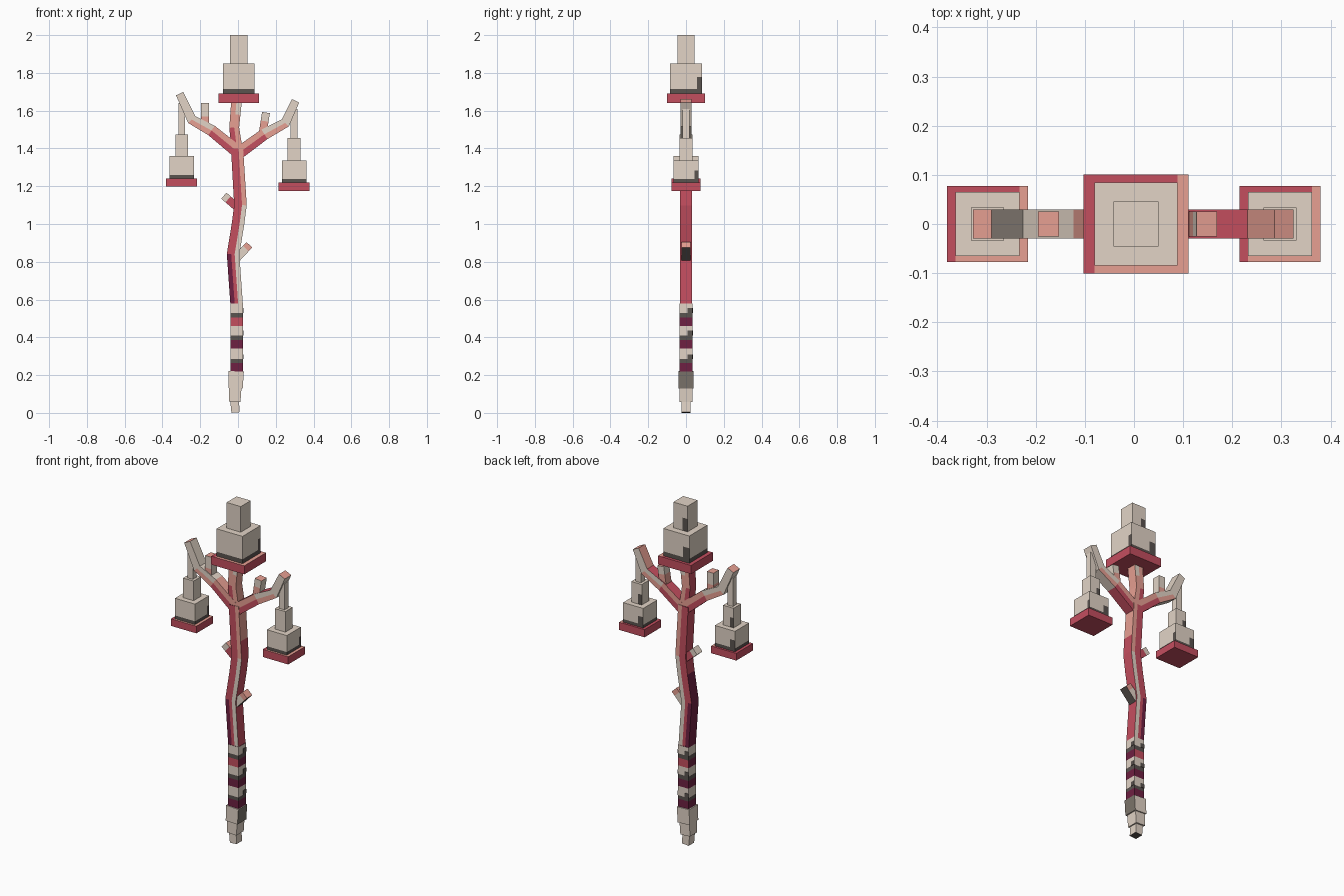
import bpy, bmesh
from mathutils import Vector

cube = bpy.data.objects.get("Cube")
if cube:
    bpy.data.objects.remove(cube, do_unlink=True)

# Palette
BEIGE, GREY, TAUPE, CRIMSON, SALMON, MAROON = range(6)
PALETTE = [("bone_beige", "E2D4C6"), ("charcoal_grey", "5A534F"), ("warm_taupe", "7C746B"),
           ("crimson_red", "C44E5F"), ("salmon_pink", "E8A093"), ("deep_maroon", "6E2042")]


def linear(hexcode):
    channels = [int(hexcode[i:i + 2], 16) / 255 for i in (0, 2, 4)]
    return tuple(((c + 0.055) / 1.055) ** 2.4 for c in channels) + (1.0,)


materials = []
for label, code in PALETTE:
    mat = bpy.data.materials.new(label)
    mat.use_nodes = True
    mat.diffuse_color = linear(code)
    mat.node_tree.nodes["Principled BSDF"].inputs["Base Color"].default_value = linear(code)
    materials.append(mat)


def finish(name, bm):
    bmesh.ops.recalc_face_normals(bm, faces=bm.faces)
    mesh = bpy.data.meshes.new(name)
    bm.to_mesh(mesh)
    bm.free()
    for mat in materials:
        mesh.materials.append(mat)
    obj = bpy.data.objects.new(name, mesh)
    bpy.context.collection.objects.link(obj)
    return obj


def beam(name, path, depth, rule, cols=(-1, 1)):
    """Mitred rectangular beam along (x, z, width) points; rule(segment, side, column) gives the colour."""
    bm = bmesh.new()
    pts = [Vector((x, 0, z)) for x, z, w in path]
    dirs = [(b - a).normalized() for a, b in zip(pts, pts[1:])]
    rings = []
    for i, p in enumerate(pts):
        before, after = dirs[max(i - 1, 0)], dirs[min(i, len(dirs) - 1)]
        t = (before + after).normalized()
        side = Vector((t.z, 0, -t.x)) * (path[i][2] / 2 / t.dot(after))
        rings.append([[bm.verts.new(p + side * u + Vector((0, y, 0))) for u in cols]
                      for y in (-depth / 2, depth / 2)])

    def face(verts, colour):
        bm.faces.new(verts).material_index = colour

    last = len(cols) - 1
    for s, (a, b) in enumerate(zip(rings, rings[1:])):
        for row, label in ((0, "front"), (1, "back")):
            for c in range(last):
                face((a[row][c], a[row][c + 1], b[row][c + 1], b[row][c]), rule(s, label, c))
        for c, label in ((0, "neg"), (last, "pos")):
            face((a[0][c], a[1][c], b[1][c], b[0][c]), rule(s, label, c))
    for ring, label in ((rings[0], "start"), (rings[-1], "end")):
        for c in range(last):
            face((ring[0][c], ring[0][c + 1], ring[1][c + 1], ring[1][c]), rule(0, label, c))
    return finish(name, bm)


def block(name, x, half, z0, z1, cuts=(), rule=None, half_y=None):
    """Upright block with plane cuts (axis, position), coloured by rule(centre, normal)."""
    bm = bmesh.new()
    bmesh.ops.create_cube(bm, size=2)
    for v in bm.verts:
        v.co = Vector((v.co.x * half, v.co.y * (half_y or half), z1 if v.co.z > 0 else z0))
    for axis, pos in cuts:
        no = Vector([float(axis == k) for k in range(3)])
        bmesh.ops.bisect_plane(bm, geom=bm.verts[:] + bm.edges[:] + bm.faces[:],
                               plane_co=no * pos, plane_no=no)
    bm.normal_update()
    for f in bm.faces:
        f.material_index = rule(f.calc_center_median(), f.normal) if rule else BEIGE
    obj = finish(name, bm)
    obj.location.x = x
    return obj


# Bell: red plate, sooty body, neck
def bell(name, x, levels, halves):
    z0, z1, z2, z3 = levels
    plate, body, neck = halves
    soot, patch_top = z1 + (z2 - z1) * 0.16, z1 + (z2 - z1) * 0.55

    def plate_rule(c, n):
        lit = c.x > body or (c.y < -body and c.x > -body)
        return SALMON if n.z > 0.5 and lit else CRIMSON

    def body_rule(c, n):
        if abs(n.z) > 0.5:
            return BEIGE
        corner = (n.x > 0.5 and c.y > body * 0.7) or (n.y > 0.5 and c.x < -body * 0.5)
        return GREY if c.z < soot or (corner and c.z < patch_top) else BEIGE

    def neck_rule(c, n):
        return GREY if n.y > 0.5 and c.x < -neck * 0.3 and c.z < (z2 + z3) / 2 else BEIGE

    block(name + "_plate", x, plate, z0, z1, [(0, body), (0, -body), (1, -body)], plate_rule, plate * 0.94)
    block(name + "_body", x, body, z1, z2,
          [(2, soot), (2, patch_top), (1, body * 0.7), (0, -body * 0.5)], body_rule)
    block(name + "_neck", x, neck, z2, z3, [(2, (z2 + z3) / 2), (0, -neck * 0.3)], neck_rule)


bell("top_bell", 0.004, (1.64, 1.69, 1.85, 2.0), (0.107, 0.084, 0.046))
small = (0.082, 0.065, 0.034)
bell("right_bell", -0.298, (1.198, 1.24, 1.36, 1.475), small)
bell("left_bell", 0.297, (1.175, 1.22, 1.335, 1.455), small)
block("right_string", -0.298, 0.018, 1.47, 1.64)
block("left_string", 0.297, 0.018, 1.45, 1.61)

# Stepped foot
beam("foot_tip", [(-0.013, 0.002, 0.044), (-0.018, 0.065, 0.046)], 0.05,
     lambda s, side, c: GREY if side == "start" else BEIGE)
beam("foot_middle", [(-0.018, 0.06, 0.062), (-0.014, 0.14, 0.066)], 0.068, lambda s, side, c: BEIGE)
beam("foot_collar", [(-0.013, 0.13, 0.076), (-0.009, 0.22, 0.08)], 0.082,
     lambda s, side, c: TAUPE if side == "pos" else BEIGE)

# Banded grip
levels = [0.21, 0.265, 0.285, 0.34, 0.385, 0.41, 0.46, 0.505, 0.53, 0.58]
bands = [MAROON, GREY, BEIGE, MAROON, GREY, BEIGE, CRIMSON, GREY, BEIGE]


def grip_rule(s, side, c):
    return MAROON if bands[s] == CRIMSON and side in ("neg", "pos") else bands[s]


beam("banded_grip", [(-0.007, z, 0.068) for z in levels], 0.07, grip_rule)

# Soot patches creeping up the pale bands
for number, z in enumerate((0.285, 0.41, 0.53)):
    for side, x, y, width, depth in (("left", 0.027, 0.022, 0.004, 0.026),
                                     ("back", -0.028, 0.035, 0.026, 0.004)):
        patch = beam(f"{side}_soot_patch_{number}", [(x, z, width), (x, z + 0.025, width)], depth,
                     lambda s, face_side, c: GREY)
        patch.location.y = y


# Crooked trunk with a pale strip along one edge
def trunk_rule(s, side, c):
    if side == "neg":
        return MAROON if s < 2 else CRIMSON
    if side == "pos":
        return SALMON if s == 4 else CRIMSON
    if c == 2:
        return SALMON if s > 2 else BEIGE
    return MAROON if s == 0 and c == 0 else CRIMSON


beam("trunk", [(-0.007, 0.57, 0.066), (-0.026, 0.84, 0.066), (0.0, 1.0, 0.066),
               (0.013, 1.1, 0.066), (0.007, 1.2, 0.066), (-0.005, 1.4, 0.064)],
     0.066, trunk_rule, (-1, -0.3, 0.25, 1))


# Branches: red at the fork, pale at the tips
def branch_rule(upper, top_colours):
    def rule(s, side, c):
        if side == "end":
            return SALMON
        if side == upper:
            return top_colours[s]
        flank = side in ("front", "back")
        top_half = (c == 1) == (upper == "pos")
        if s == 0:
            return SALMON if flank and top_half else CRIMSON
        return SALMON if s == 1 and flank and not top_half else BEIGE
    return rule


beam("right_branch", [(-0.005, 1.385, 0.066), (-0.14, 1.495, 0.06), (-0.245, 1.553, 0.05),
                      (-0.309, 1.69, 0.042)], 0.06, branch_rule("pos", (SALMON, BEIGE, BEIGE)), (-1, 0, 1))
beam("left_branch", [(-0.005, 1.37, 0.066), (0.14, 1.475, 0.06), (0.25, 1.535, 0.05),
                     (0.305, 1.652, 0.042)], 0.06, branch_rule("neg", (CRIMSON, CRIMSON, SALMON)), (-1, 0, 1))


def centre_rule(s, side, c):
    if side == "neg" or (s == 0 and c == 0):
        return CRIMSON
    return BEIGE if s == 2 and c == 1 else SALMON


beam("centre_branch", [(-0.003, 1.38, 0.06), (-0.02, 1.51, 0.052), (-0.014, 1.58, 0.054),
                       (-0.008, 1.65, 0.056)], 0.058, centre_rule, (-1, 0, 1))


# Cut-off twigs, split into a base and a tip colour
def twig(name, start, end, split, base, tip, cap, underside):
    middle = tuple(a + (b - a) * split for a, b in zip(start, end))

    def rule(s, side, c):
        if side == "end":
            return cap
        return underside if side == "pos" else (base, tip)[s]

    beam(name, [p + (0.042,) for p in (start, middle, end)], 0.05, rule)


twig("right_branch_twig", (-0.174, 1.5), (-0.174, 1.64), 0.5, SALMON, BEIGE, SALMON, BEIGE)
twig("left_branch_twig", (0.128, 1.46), (0.148, 1.59), 0.65, SALMON, BEIGE, SALMON, BEIGE)
twig("right_trunk_twig", (0.0, 1.085), (-0.075, 1.15), 0.7, CRIMSON, BEIGE, BEIGE, SALMON)
twig("left_trunk_twig", (-0.015, 0.81), (0.06, 0.89), 0.75, BEIGE, SALMON, SALMON, GREY)
